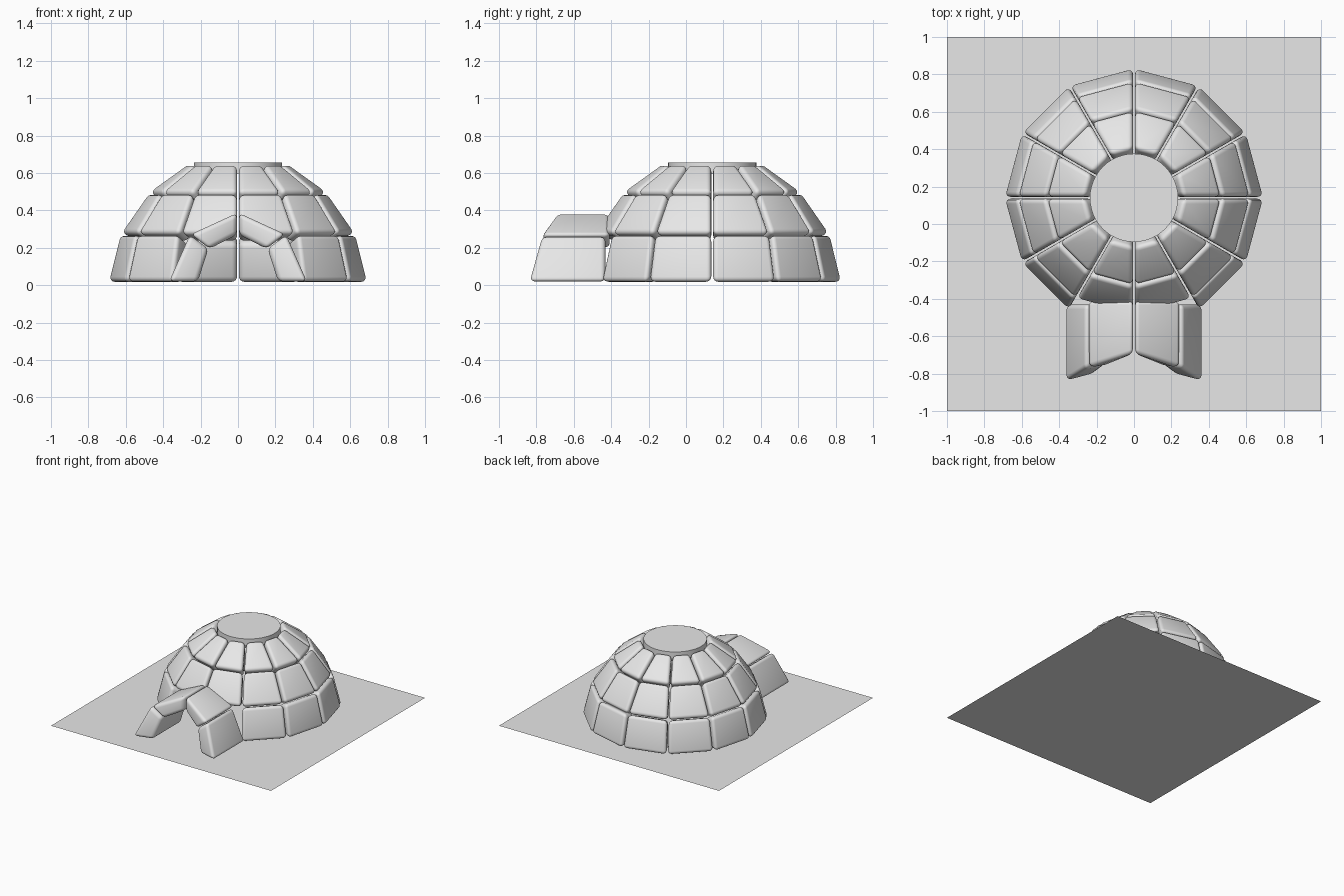
import bpy, math
from mathutils import Vector

if "Cube" in bpy.data.objects:
    bpy.data.objects.remove(bpy.data.objects["Cube"])

CY = 0.14          # dome centre in y
N = 12             # blocks per ring
GAP = 0.005        # half of the joint width

snow = bpy.data.materials.new("snow_white")
snow.diffuse_color = (0.8, 0.8, 0.8, 1)
snow.use_nodes = True
snow.node_tree.nodes["Principled BSDF"].inputs["Base Color"].default_value = snow.diffuse_color


def add_mesh(name, verts, faces, bevel=0.0):
    me = bpy.data.meshes.new(name)
    me.from_pydata(verts, [], faces)
    me.materials.append(snow)
    ob = bpy.data.objects.new(name, me)
    bpy.context.collection.objects.link(ob)
    if bevel:
        for p in me.polygons:
            p.use_smooth = True
        b = ob.modifiers.new("rounding", 'BEVEL')
        b.width = bevel
        b.segments = 4
        b.limit_method = 'NONE'
    return ob


def prism(name, a, b, bevel):
    """Block between two matching four-sided ends."""
    faces = [(3, 2, 1, 0), (4, 5, 6, 7)]
    faces += [(i, (i + 1) % 4, (i + 1) % 4 + 4, i + 4) for i in range(4)]
    return add_mesh(name, a + b, faces, bevel)


# snow ground
add_mesh("ground", [(-1, -1, 0), (1, -1, 0), (1, 1, 0), (-1, 1, 0)], [(0, 1, 2, 3)])

# dome rings: section (radius, height) as outer bottom, outer top, inner top, inner bottom
rings = [
    [(0.695, 0.018), (0.632, 0.272), (0.52, 0.225), (0.56, 0.018)],
    [(0.628, 0.278), (0.478, 0.494), (0.39, 0.405), (0.515, 0.23)],
    [(0.474, 0.500), (0.265, 0.650), (0.21, 0.535), (0.385, 0.41)],
]


def ring_end(section, ang, side):
    """Section turned to a joint angle and moved off it by the gap."""
    c, s = math.cos(ang), math.sin(ang)
    return [(r * c - side * GAP * s, CY + r * s + side * GAP * c, z) for r, z in section]


for k, sec in enumerate(rings):
    for i in range(N):
        if k == 0 and i in (8, 9):      # doorway
            continue
        a0, a1 = 2 * math.pi * i / N, 2 * math.pi * (i + 1) / N
        prism(f"dome_block_{k + 1}_{i + 1}", ring_end(sec, a0, 1), ring_end(sec, a1, -1), 0.028)

# flat round cap
bpy.ops.mesh.primitive_cylinder_add(vertices=48, radius=0.236, depth=0.06, location=(0, CY, 0.625))
cap = bpy.context.object
cap.name = "dome_cap"
cap.data.materials.append(snow)
bpy.ops.object.shade_smooth_by_angle()

# entrance tunnel: front ends lean back, mirrored left and right
side_front = [(0.368, -0.842, 0.02), (0.258, -0.772, 0.268), (0.158, -0.76, 0.195), (0.215, -0.80, 0.02)]
roof_front = [(0.252, -0.772, 0.272), (0.006, -0.695, 0.385), (0.006, -0.69, 0.27), (0.152, -0.76, 0.195)]


def tunnel(name, front, back_y, sx):
    f = [(sx * x, y, z) for x, y, z in front]
    b = [(sx * x, back_y, z) for x, y, z in front]
    if sx > 0:
        f, b = b, f
    prism(name, f, b, 0.026)


for sx, side in ((-1, "left"), (1, "right")):
    tunnel("tunnel_wall_" + side, side_front, -0.43, sx)
    tunnel("tunnel_roof_" + side, roof_front, -0.408, sx)

# make all face directions point outwards
import bmesh
for ob in bpy.data.objects:
    if ob.type == 'MESH' and ob.name != "ground":
        bm = bmesh.new()
        bm.from_mesh(ob.data)
        bmesh.ops.recalc_face_normals(bm, faces=bm.faces)
        bm.to_mesh(ob.data)
        bm.free()
